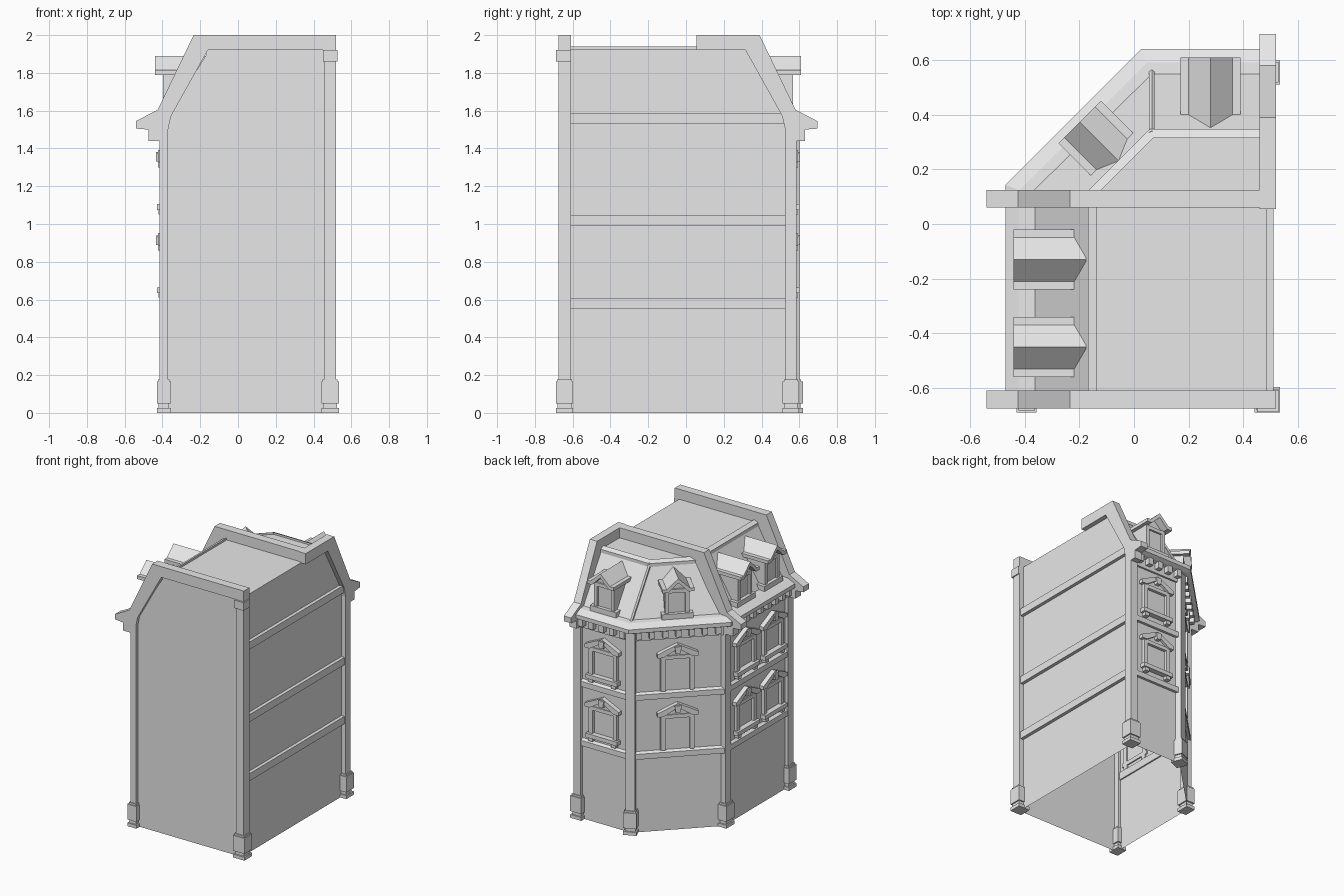
import bpy, bmesh
from math import radians
from mathutils import Matrix, Vector

cube = bpy.data.objects.get("Cube")
if cube:
    bpy.data.objects.remove(cube, do_unlink=True)

stone = bpy.data.materials.new("grey_stone")
stone.use_nodes = True
GREY = (0.8, 0.8, 0.8, 1)
stone.diffuse_color = GREY
stone.node_tree.nodes["Principled BSDF"].inputs["Base Color"].default_value = GREY

parts = {}  # part name -> bmesh


def mesh_for(name):
    return parts.setdefault(name, bmesh.new()) if name not in parts else parts[name]


def frame(x=0, y=0, turn=0):
    """Local frame: -y points out of the facade, x runs along it."""
    return Matrix.Translation((x, y, 0)) @ Matrix.Rotation(radians(turn), 4, "Z")


def prism(name, profile, y0, y1, m=Matrix()):
    """Extrude an (x, z) outline between two local depths."""
    bm = mesh_for(name)
    a = [bm.verts.new(m @ Vector((x, y0, z))) for x, z in profile]
    b = [bm.verts.new(m @ Vector((x, y1, z))) for x, z in profile]
    bm.faces.new(a)
    bm.faces.new(b[::-1])
    for i in range(len(a)):
        bm.faces.new((a[i - 1], b[i - 1], b[i], a[i]))


def box(name, x0, x1, y0, y1, z0, z1, m=Matrix()):
    prism(name, [(x0, z0), (x1, z0), (x1, z1), (x0, z1)], y0, y1, m)


def offset(path, d):
    """Move a polyline outward (to its left) with mitred corners."""
    pts = [Vector(p) for p in path]
    normals = []
    for p, q in zip(pts, pts[1:]):
        t = (q - p).normalized()
        normals.append(Vector((-t.y, t.x)))
    out = []
    for i, p in enumerate(pts):
        n1, n2 = normals[max(i - 1, 0)], normals[min(i, len(normals) - 1)]
        out.append(p + (n1 + n2) * d / (1 + n1.dot(n2)))
    return out


def sweep(name, path, profile):
    """Run a closed (outward, z) moulding along a polyline."""
    bm = mesh_for(name)
    rows = [[bm.verts.new((p.x, p.y, z)) for p in offset(path, d)] for d, z in profile]
    for i in range(len(rows)):
        a, b = rows[i - 1], rows[i]
        for k in range(len(path) - 1):
            bm.faces.new((a[k], a[k + 1], b[k + 1], b[k]))
    bm.faces.new([r[0] for r in rows])
    bm.faces.new([r[-1] for r in rows][::-1])


# Wall and mansard shell, open underneath
FACADE = [(-.39, -.65), (-.39, .11), (.06, .56), (.485, .56)]
EAVES = [(-.37, -.65), (-.37, .125), (.065, .555), (.485, .555)]
CROWN = [(-.15, -.65), (-.15, .115), (.065, .33), (.485, .33)]
BACK = (.485, -.65)
bm = mesh_for("walls_and_roof")
rings = [[bm.verts.new((x, y, z)) for x, y in path + [BACK]]
         for path, z in ((FACADE, 0), (FACADE, 1.53), (EAVES, 1.57), (CROWN, 1.925))]
for a, b in zip(rings, rings[1:]):
    for i in range(5):
        bm.faces.new((a[i - 1], a[i], b[i], b[i - 1]))
bm.faces.new(rings[-1])

# Roof edge moulding and hip roll
sweep("roof_edge_moulding", CROWN, [(-.015, 1.9), (.018, 1.9), (.018, 1.925), (-.015, 1.94)])
bm = mesh_for("hip_roll")
foot, head = Vector((.065, .555, 1.57)), Vector((.065, .33, 1.925))
axis = head - foot
bmesh.ops.create_cone(bm, cap_ends=True, segments=6, radius1=.012, radius2=.012, depth=axis.length,
                      matrix=Matrix.Translation((foot + head) / 2)
                      @ axis.to_track_quat("Z", "Y").to_matrix().to_4x4())

# Floor bands around the facades and on the plain side
for z in (.55, .99):
    sweep("floor_bands", FACADE, [(-.01, z), (.02, z), (.02, z + .04), (-.01, z + .058)])
for z in (.55, .99, 1.53):
    box("side_bands", .475, .51, -.62, .525, z, z + .055)

# Cornice with dentils
sweep("cornice", FACADE, [(-.02, 1.43), (.014, 1.43), (.014, 1.5), (.05, 1.505), (.08, 1.52),
                          (.08, 1.55), (.03, 1.575), (-.06, 1.585)])
for p, q, turn in zip(FACADE, FACADE[1:], (-90, -135, 180)):
    p, q = Vector(p), Vector(q)
    count = round((q - p).length / .085)
    for i in range(count):
        c = p.lerp(q, (i + .5) / count)
        box("dentils", -.019, .019, -.052, .01, 1.455, 1.508, frame(c.x, c.y, turn))

# Parapet ribs that follow the mansard and run down as pilasters
RIB = [(-.155, 2), (.035, 1.605), (.15, 1.545), (.15, 1.505), (.085, 1.5), (.085, 1.44),
       (.025, 1.44), (.025, 0), (-.02, 0), (-.02, 1.5), (-.035, 1.57), (-.23, 1.92)]


def rib(wall, side, end, y0, y1, m=Matrix()):
    outline = [(wall + side * d, z) for d, z in RIB]
    prism("parapet_ribs", outline + [(end, 1.92), (end, 2)], y0, y1, m)


rib(-.39, -1, .52, -.675, -.61)
rib(-.39, -1, .52, .06, .125)
rib(.545, 1, .055, -.52, -.46, frame(turn=90))

# Corner columns
box("corner_columns", .455, .52, -.675, -.61, 0, 1.92)
box("corner_columns", .46, .52, .525, .585, 0, 1.45)
box("corner_columns", -.032, .032, -.03, .03, 0, 1.5, frame(.06, .56, 202.5))
box("column_capital", .45, .528, -.688, -.61, 1.86, 1.92)

# Column pedestals: plinth, neck and block
for x, y, hx, hy, turn in ((-.393, -.643, .023, .032, 0), (.488, -.643, .033, .032, 0),
                           (-.393, .092, .023, .033, 0), (.06, .56, .032, .03, 202.5),
                           (.49, .555, .031, .03, 0)):
    for z0, z1, grow in ((0, .025, .014), (.025, .05, .004), (.05, .165, .014), (.165, .178, .007)):
        box("pedestals", -hx - grow, hx + grow, -hy - grow, hy + grow, z0, z1, frame(x, y, turn))


def window(m, base, sill):
    start = base
    if sill:
        start = base + .06
        box("window_sills", -.13, .13, -.04, .01, base + .03, start, m)
        for s in (-.095, .095):
            box("window_sills", s - .018, s + .018, -.032, .01, base + .005, base + .03, m)
    for s in (-.1, .1):
        box("window_frames", s - .016, s + .016, -.022, .01, start, base + .25, m)
    box("window_frames", -.116, .116, -.022, .01, base + .235, base + .262, m)
    # Pediment: low infill, raking trim, keystone
    prism("pediments", [(-.13, base + .262), (.13, base + .262), (0, base + .335)], -.015, .01, m)
    prism("pediments", [(-.14, base + .255), (-.14, base + .282), (0, base + .348), (.14, base + .282),
                        (.14, base + .255), (.1, base + .255), (0, base + .318), (-.1, base + .255)],
          -.034, .01, m)
    prism("keystones", [(-.016, base + .285), (.016, base + .285), (.024, base + .335),
                        (-.024, base + .335)], -.044, .01, m)


def dormer(m):
    prism("dormer_bodies", [(-.082, 1.56), (.082, 1.56), (.082, 1.795), (0, 1.87), (-.082, 1.795)],
          .008, .18, m)
    box("dormer_sills", -.108, .108, -.018, .1, 1.565, 1.615, m)
    for s in (-.07, .07):
        box("dormer_frames", s - .014, s + .014, -.006, .02, 1.61, 1.79, m)
    box("dormer_frames", -.084, .084, -.006, .02, 1.765, 1.792, m)
    # Gabled roof with flat eaves, ridge running back into the slope
    roof = [(-.11, 1.79), (-.11, 1.815), (-.08, 1.815), (0, 1.89), (.08, 1.815), (.11, 1.815),
            (.11, 1.79), (.07, 1.79), (0, 1.858), (-.07, 1.79)]
    prism("dormer_roofs", roof, -.05, .17, m)
    prism("dormer_roofs", [(-.08, 1.815), (0, 1.89), (.08, 1.815)], .165, .215, m)


# Window bays with a dormer above each
for x, y, turn, sill in ((-.39, -.45, -90, True), (-.39, -.13, -90, True),
                         (-.163, .337, -135, False), (.28, .56, 180, True)):
    bay = frame(x, y, turn)
    for base in (.605, 1.045):
        window(bay, base, sill)
    dormer(bay)

for name, bm in parts.items():
    bmesh.ops.recalc_face_normals(bm, faces=bm.faces)
    mesh = bpy.data.meshes.new(name)
    bm.to_mesh(mesh)
    bm.free()
    mesh.materials.append(stone)
    bpy.context.collection.objects.link(bpy.data.objects.new(name, mesh))
